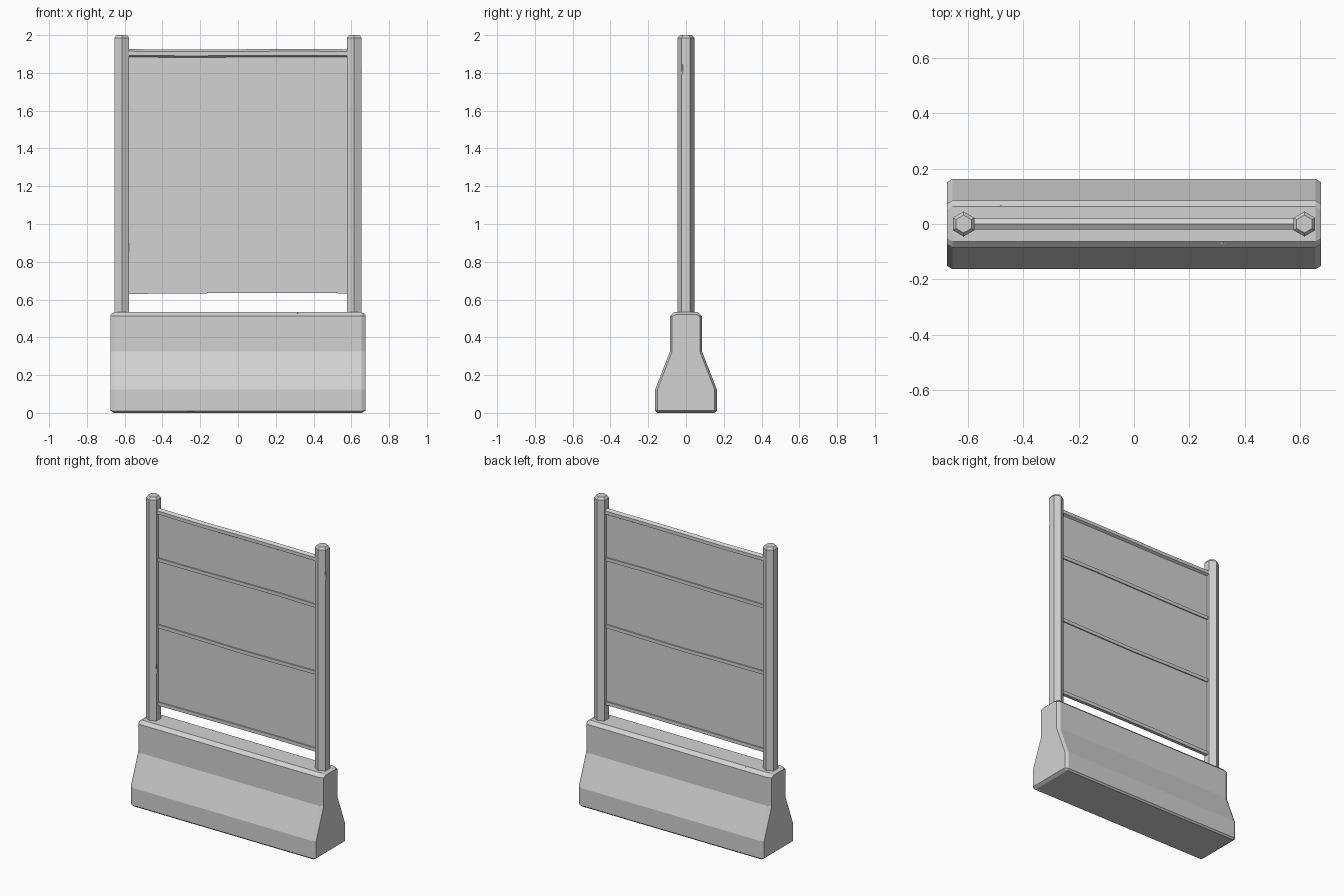
import bpy, bmesh, math
from mathutils import Vector

cube = bpy.data.objects.get("Cube")
if cube:
    bpy.data.objects.remove(cube, do_unlink=True)

GREY = (0.65, 0.65, 0.65, 1)
concrete = bpy.data.materials.new("light grey")
concrete.use_nodes = True
concrete.diffuse_color = GREY
concrete.node_tree.nodes["Principled BSDF"].inputs["Base Color"].default_value = GREY


def loft(name, rings):
    """Skin a list of equal-length point rings and cap both ends."""
    bm = bmesh.new()
    loops = [[bm.verts.new(p) for p in ring] for ring in rings]
    n = len(loops[0])
    for a, b in zip(loops, loops[1:]):
        for i in range(n):
            j = (i + 1) % n
            bm.faces.new((a[i], a[j], b[j], b[i]))
    bm.faces.new(loops[0])
    bm.faces.new(loops[-1])
    bmesh.ops.recalc_face_normals(bm, faces=bm.faces)
    mesh = bpy.data.meshes.new(name)
    bm.to_mesh(mesh)
    bm.free()
    obj = bpy.data.objects.new(name, mesh)
    mesh.materials.append(concrete)
    bpy.context.collection.objects.link(obj)
    return obj


def chip(obj, points):
    """Knock small flat chips out of the edges of a part."""
    for centre, size in points:
        bpy.ops.mesh.primitive_ico_sphere_add(subdivisions=1, radius=1, location=centre)
        cutter = bpy.context.object
        cutter.scale = size
        cutter.hide_render = True
        mod = obj.modifiers.new("chip", "BOOLEAN")
        mod.operation, mod.solver, mod.object = "DIFFERENCE", "EXACT", cutter
        bpy.context.view_layer.objects.active = obj
        bpy.ops.object.modifier_apply(modifier=mod.name)
        bpy.data.objects.remove(cutter, do_unlink=True)


# Barrier base: sloped profile with chamfered top, bottom and ends
half = [(0.152, 0), (0.163, 0.01), (0.163, 0.125), (0.085, 0.325), (0.085, 0.512), (0.063, 0.533)]
profile = half + [(-y, z) for y, z in reversed(half)]


def section(x, inset):
    ring = []
    for y, z in profile:
        zz = min(max(z, inset), 0.533 - inset)
        ring.append((x, y - math.copysign(inset, y), zz))
    return ring


base = loft("barrier_base", [section(-0.675, 0.012), section(-0.655, 0),
                             section(0.655, 0), section(0.675, 0.012)])
chip(base, [((0.33, -0.088, 0.535), (0.05, 0.025, 0.018)),
            ((-0.47, 0.088, 0.535), (0.04, 0.025, 0.018)),
            ((-0.25, -0.165, 0), (0.04, 0.015, 0.012))])


# Hexagonal posts with chamfered caps
def hexagon(x, z, r):
    return [(x + r * math.sin(k * math.pi / 3), r * math.cos(k * math.pi / 3), z) for k in range(6)]


for side, x in (("left", 0.615), ("right", -0.615)):
    post = loft(side + "_post", [hexagon(x, 0.5, 0.045), hexagon(x, 1.985, 0.045),
                                 hexagon(x, 2.0, 0.032)])
    chip(post, [((x + 0.045, -0.024, 1.82 if x > 0 else 0.88), (0.012, 0.012, 0.05))])


# Slightly bent rails between the posts
def rail(name, z, radius, sides, turn, bend):
    rings = []
    for x, lift in zip((-0.6, -0.25, 0.0, 0.3, 0.6), bend):
        ring = []
        for k in range(sides):
            a = turn + 2 * math.pi * k / sides
            ring.append((x, radius * math.sin(a), z + lift + radius * math.cos(a)))
        rings.append(ring)
    return loft(name, rings)


rail("top_rail", 1.903, 0.022, 6, 0, (0.001, -0.002, 0, 0.001, 0))
for name, z, bend in (("upper_rail", 1.592, (-0.004, -0.003, 0, 0.003, -0.001)),
                      ("middle_rail", 1.148, (0.003, 0.001, -0.003, 0, 0.004)),
                      ("lower_rail", 0.644, (-0.003, 0, 0.002, 0.003, 0))):
    rail(name, z, 0.016, 4, math.pi / 4, bend)

# Thin sheet held by the rails
sheet = [(y, z) for y, z in ((-0.004, 0.64), (0.004, 0.64), (0.004, 1.9), (-0.004, 1.9))]
loft("sheet_panel", [[(x, y, z) for y, z in sheet] for x in (-0.6, 0.6)])
